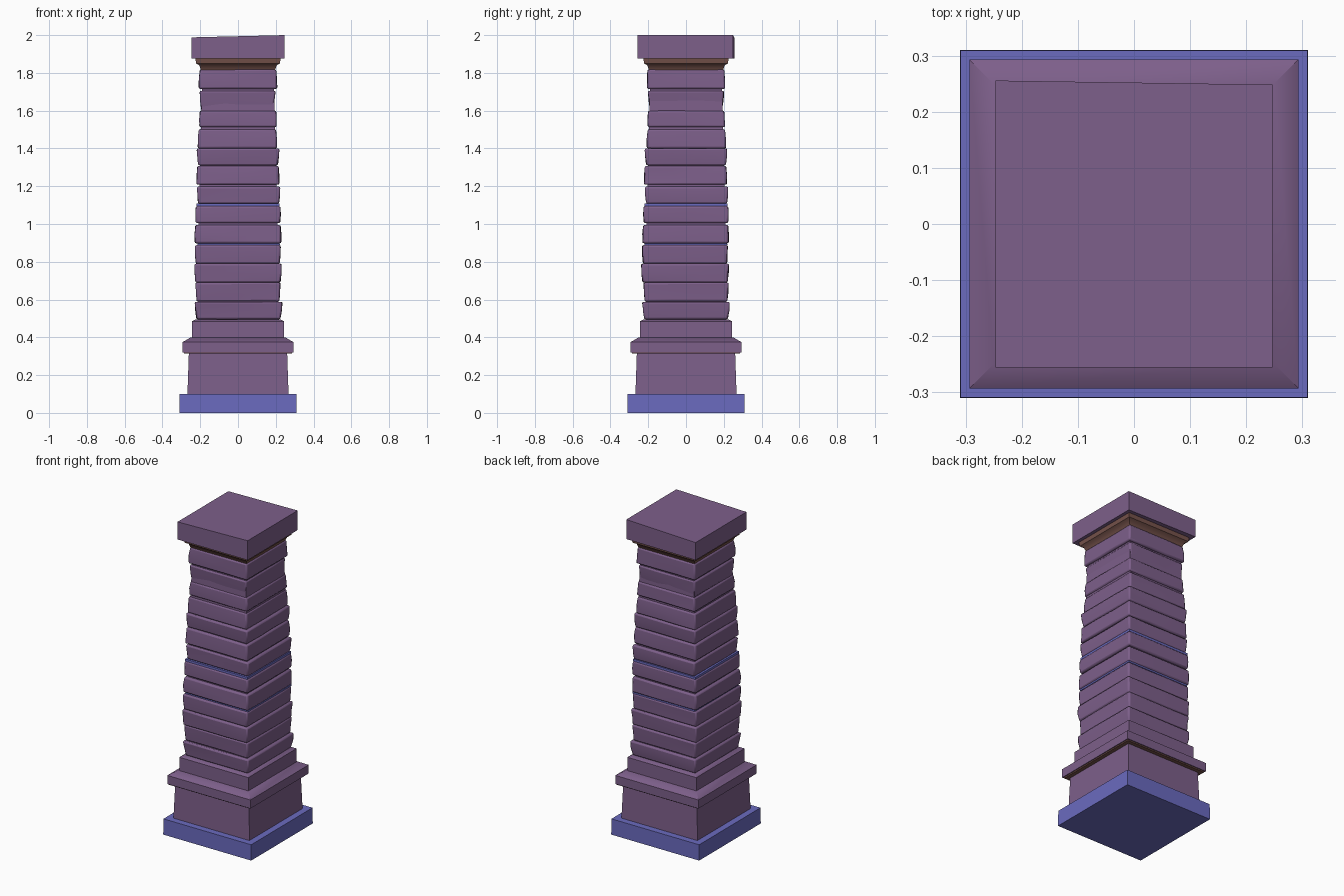
import bpy, bmesh, random, math

if "Cube" in bpy.data.objects:
    bpy.data.objects.remove(bpy.data.objects["Cube"])

random.seed(7)


def material(name, rgb):
    m = bpy.data.materials.new(name)
    m.diffuse_color = (*rgb, 1)
    m.use_nodes = True
    m.node_tree.nodes["Principled BSDF"].inputs["Base Color"].default_value = m.diffuse_color
    return m


PURPLE = material("purple_stone", (0.205, 0.115, 0.255))
BLUE = material("blue_stone", (0.145, 0.145, 0.52))
BROWN = material("brown_stone", (0.18, 0.085, 0.07))


def ring(half, z, dx, dy, wear, per_side):
    """Square loop of points; wear pushes points slightly inwards."""
    corners = [(-1, -1), (1, -1), (1, 1), (-1, 1)]
    pts = []
    for i, (ax, ay) in enumerate(corners):
        bx, by = corners[(i + 1) % 4]
        for k in range(per_side):
            t = k / per_side
            h = half - random.uniform(0, wear)
            pts.append((dx + h * (ax + (bx - ax) * t),
                        dy + h * (ay + (by - ay) * t), z))
    return pts


def block(name, profile, mat, dx=0.0, dy=0.0, wear=0.0, per_side=1, bevel=0.0):
    """Square block lofted through (half width, height) pairs."""
    bm = bmesh.new()
    loops = [[bm.verts.new(p) for p in ring(h, z, dx, dy, wear, per_side)]
             for h, z in profile]
    n = 4 * per_side
    for a, b in zip(loops, loops[1:]):
        for i in range(n):
            j = (i + 1) % n
            bm.faces.new((a[i], a[j], b[j], b[i]))
    bm.faces.new(loops[0][::-1])
    bm.faces.new(loops[-1])
    mesh = bpy.data.meshes.new(name)
    bm.to_mesh(mesh)
    bm.free()
    mesh.materials.append(mat)
    ob = bpy.data.objects.new(name, mesh)
    bpy.context.collection.objects.link(ob)
    if bevel:
        mod = ob.modifiers.new("worn_edges", 'BEVEL')
        mod.width = bevel
        mod.segments = 2
        mod.limit_method = 'ANGLE'
        mod.angle_limit = math.radians(50)
    bpy.ops.object.select_all(action='DESELECT')
    ob.select_set(True)
    bpy.context.view_layer.objects.active = ob
    bpy.ops.object.shade_smooth_by_angle(angle=math.radians(40))
    return ob


# Pedestal
block("base_slab", [(0.31, 0), (0.309, 0.10)], BLUE)
block("plinth", [(0.268, 0.09), (0.260, 0.325)], PURPLE)
block("ledge_underside", [(0.285, 0.314), (0.288, 0.321)], BROWN)
block("ledge", [(0.293, 0.32), (0.293, 0.375), (0.25, 0.40)], PURPLE)
block("shaft_foot", [(0.243, 0.385), (0.243, 0.485), (0.225, 0.495)], PURPLE)

# Inner core seen in the joints
block("shaft_core", [(0.215, 0.45), (0.208, 1.0), (0.188, 1.86)], PURPLE)

# Courses: bottom z, top z, bottom half width, top half width, x and y shift
courses = [
    (0.495, 0.588, 0.224, 0.234, 0.003, 0.0),
    (0.590, 0.690, 0.221, 0.227, 0.0, 0.0),
    (0.690, 0.790, 0.227, 0.234, 0.0, -0.005),
    (0.790, 0.888, 0.225, 0.229, 0.0, -0.005),
    (0.898, 0.995, 0.231, 0.228, 0.0, -0.002),
    (1.005, 1.095, 0.226, 0.226, 0.0, 0.0),
    (1.107, 1.198, 0.217, 0.222, 0.003, 0.003),
    (1.208, 1.308, 0.221, 0.217, 0.0, -0.003),
    (1.310, 1.400, 0.212, 0.220, 0.0, 0.0),
    (1.400, 1.502, 0.213, 0.206, -0.004, 0.002),
    (1.513, 1.600, 0.206, 0.204, 0.0, 0.002),
    (1.600, 1.705, 0.193, 0.203, -0.003, 0.0),
    (1.715, 1.818, 0.209, 0.205, 0.0, 0.0),
]
for i, (z0, z1, h0, h1, dx, dy) in enumerate(courses):
    mid = (h0 + h1) / 2 + 0.001
    block(f"course_{i + 1}", [(h0, z0), (mid, (z0 + z1) / 2), (h1, z1)],
          PURPLE, dx, dy, wear=0.005, per_side=3, bevel=0.009)

# Thin blue bed joints
block("blue_joint", [(0.219, 1.094), (0.219, 1.108)], BLUE)
block("lower_blue_joint", [(0.219, 0.888), (0.219, 0.898)], BLUE, 0.004)

# Flared neck and cap with a slightly tilted top
block("neck", [(0.196, 1.815), (0.205, 1.84), (0.222, 1.85), (0.226, 1.88)], BROWN)
cap = block("cap", [(0.247, 1.876), (0.247, 2.0)], PURPLE)
for v in cap.data.vertices:
    v.co.y *= 1.035 if v.co.x < 0 or v.co.y < 0 else 1.005
    if v.co.z > 1.95 and v.co.x < 0:
        v.co.z -= 0.012
